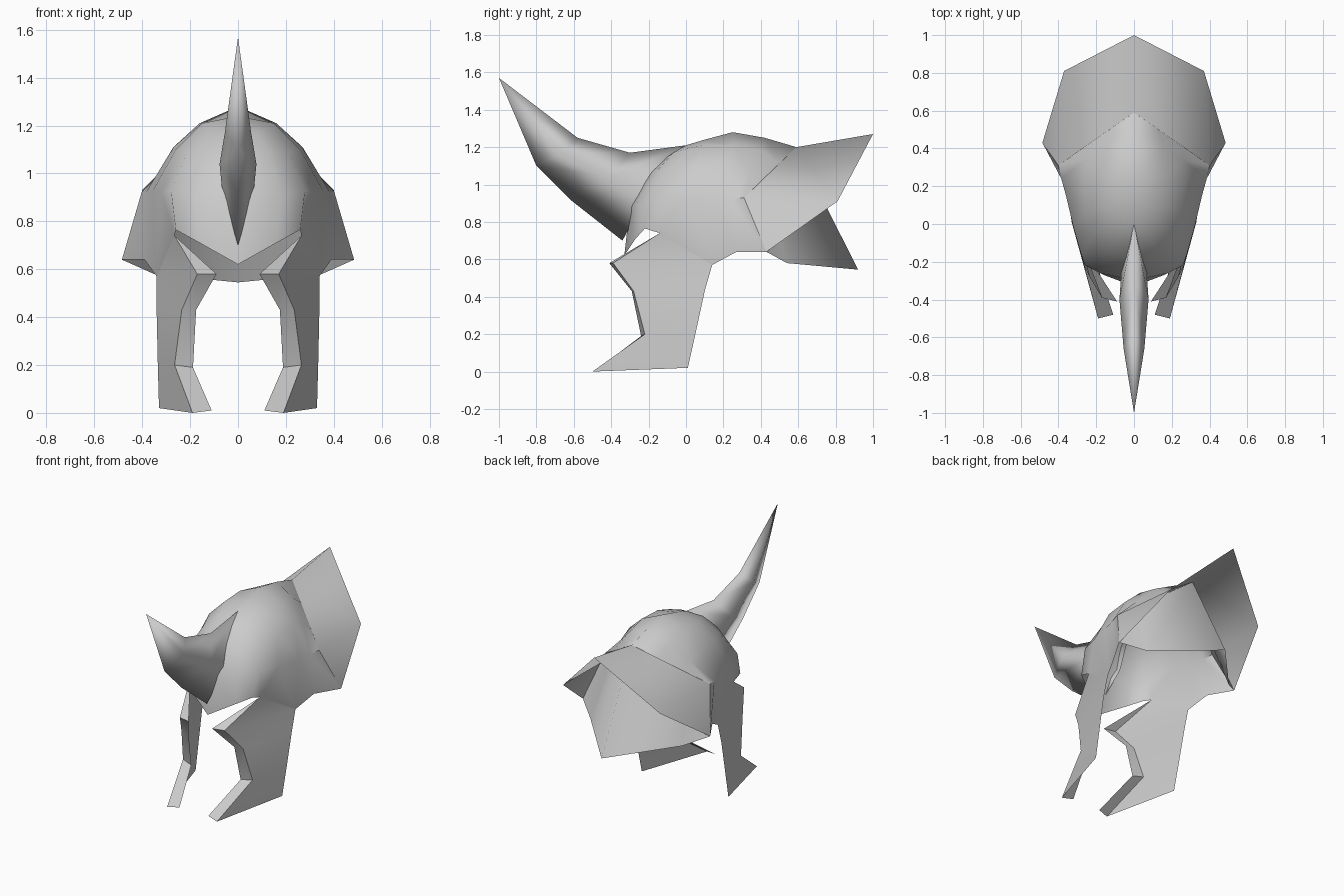
import bpy
import bmesh
from math import radians
from mathutils import Vector

cube = bpy.data.objects.get("Cube")
if cube:
    bpy.data.objects.remove(cube, do_unlink=True)

# One plain metal colour
steel = bpy.data.materials.new("light grey metal")
steel.use_nodes = True
grey = (0.6, 0.6, 0.6, 1)
steel.diffuse_color = grey
steel.node_tree.nodes["Principled BSDF"].inputs["Base Color"].default_value = grey


def loft(name, rows, inside, mirror_merge=True, angle=50):
    """Skin neighbouring rows of points with quads and mirror the half across x."""
    bm = bmesh.new()
    grid = [[bm.verts.new(point) for point in row] for row in rows]
    for row, following in zip(grid, grid[1:]):
        for i in range(len(row) - 1):
            bm.faces.new((row[i], row[i + 1], following[i + 1], following[i]))
    bmesh.ops.remove_doubles(bm, verts=bm.verts, dist=0.001)
    bmesh.ops.dissolve_degenerate(bm, edges=bm.edges, dist=0.001)

    # Turn the sheet so that its outer side faces away from the inside point
    bm.normal_update()
    centre = Vector(inside)
    facing = sum(face.normal.dot(face.calc_center_median() - centre) * face.calc_area()
                 for face in bm.faces)
    if facing < 0:
        bmesh.ops.reverse_faces(bm, faces=bm.faces)

    mesh = bpy.data.meshes.new(name)
    bm.to_mesh(mesh)
    bm.free()
    mesh.materials.append(steel)
    mesh.shade_smooth()
    mesh.set_sharp_from_angle(angle=radians(angle))
    part = bpy.data.objects.new(name, mesh)
    bpy.context.collection.objects.link(part)
    mirror = part.modifiers.new("mirror", "MIRROR")
    mirror.use_mirror_merge = mirror_merge
    mirror.merge_threshold = 0.002
    return part


# Points shared between neighbouring plates
crown_front = (0, 0, 1.21)
crown_back = (0, .59, 1.2)
crease_middle = (.27, .4, 1.02)
crease_end = (.4, .31, .93)
flare_corner = (.485, .43, .64)
eye_corner = (.265, -.14, .74)
cheek_top = (.34, .14, .57)

# Dome: columns run from the ridge down to the rim, front to back
loft("dome", [
    [crown_front, (0, -.11, 1.14), (0, -.2, 1.06), (0, -.3, .88), (0, -.33, .62)],
    [crown_front, (.08, -.07, 1.17), (.13, -.15, 1.08), (.18, -.26, .9), (.16, -.27, .71)],
    [crown_front, (.12, 0, 1.19), (.21, -.06, 1.09), (.28, -.16, .93), (.26, -.22, .765)],
    [(0, .1, 1.24), (.15, .09, 1.21), (.26, .06, 1.1), (.32, -.02, .92), eye_corner],
    [(0, .25, 1.28), (.16, .25, 1.21), (.27, .23, 1.11), (.36, .15, .92), cheek_top],
    [(0, .42, 1.25), (.15, .4, 1.18), (.26, .34, 1.07), (.385, .24, .92), (.39, .27, .64)],
    [crown_back, (.13, .5, 1.11), crease_middle, crease_end, flare_corner],
], inside=(0, .2, .7))

# Cheek guards: rows run from the back edge to the front crease and inner lip
loft("cheek_guards", [
    [cheek_top, eye_corner, eye_corner],
    [cheek_top, (.17, -.39, .58), (.09, -.41, .58)],
    [(.34, .1, .43), (.235, -.28, .43), (.175, -.29, .43)],
    [(.335, .05, .2), (.265, -.22, .2), (.188, -.24, .19)],
    [(.33, .01, .02), (.19, -.5, 0), (.11, -.48, .01)],
], inside=(0, 0, .4), mirror_merge=False)

# Neck guard: sheet dropping from the rear crease
loft("neck_guard", [
    [crown_back, crease_middle, crease_end, flare_corner],
    [(0, .92, .545), (.35, .54, .58), flare_corner, flare_corner],
], inside=(0, .2, .7))

# Rear flare: upper brim spreading out over the neck guard
loft("rear_flare", [
    [crown_back, crease_end, crease_end],
    [(0, 1, 1.27), (.37, .81, .91), flare_corner],
], inside=(0, .4, .4))

# Horn: sections of top, side and bottom, from the base to the tip
tip = (0, -1, 1.57)
loft("horn", [
    [crown_front, (.065, -.22, .92), (0, -.34, .7)],
    [(0, -.3, 1.17), (.077, -.4, 1.04), (0, -.62, .92)],
    [(0, -.58, 1.25), (.055, -.66, 1.17), (0, -.8, 1.1)],
    [tip, tip, tip],
], inside=(0, -.5, 1.08), angle=65)
